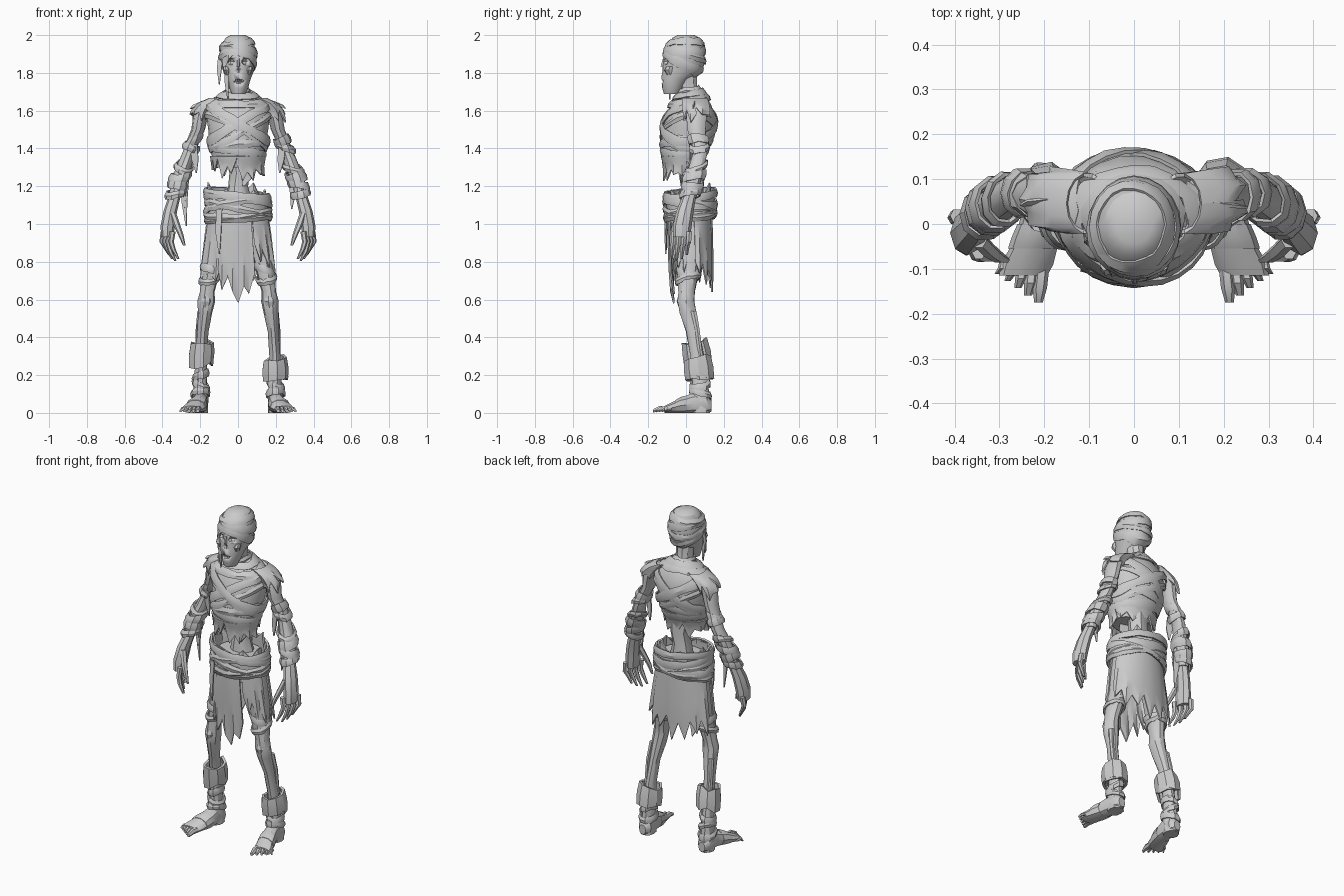
import bpy, bmesh, math, random
from mathutils import Vector

random.seed(7)
R = math.radians
cloth = bpy.data.materials.new("linen_grey")
cloth.diffuse_color = (0.6, 0.6, 0.6, 1)


def finish(name, verts, faces, thick=0, angle=32):
    me = bpy.data.meshes.new(name)
    me.from_pydata([tuple(v) for v in verts], [], faces)
    bm = bmesh.new()
    bm.from_mesh(me)
    bmesh.ops.recalc_face_normals(bm, faces=bm.faces)
    if thick:
        bmesh.ops.solidify(bm, geom=bm.faces[:], thickness=thick)
        bmesh.ops.recalc_face_normals(bm, faces=bm.faces)
    bm.to_mesh(me)
    bm.free()
    me.polygons.foreach_set("use_smooth", [True] * len(me.polygons))
    me.set_sharp_from_angle(angle=R(angle))
    me.materials.append(cloth)
    ob = bpy.data.objects.new(name, me)
    bpy.context.collection.objects.link(ob)
    return ob


def flip(rings, s):
    return [(r[0] * s,) + tuple(r[1:]) for r in rings]


def loft(name, rings, n=10, axis='Z', rough=0.0):
    """Rings (x, y, z, ra, rb) lying in the plane across the axis."""
    verts, faces = [], []
    for x, y, z, ra, rb in rings:
        for k in range(n):
            a = math.tau * k / n
            j = 1 + random.uniform(-rough, rough)
            c, d = ra * math.cos(a) * j, rb * math.sin(a) * j
            verts.append((x + c, y + d, z) if axis == 'Z' else (x + c, y, max(0, z + d)))
    for i in range(len(rings) - 1):
        for k in range(n):
            q = (k + 1) % n
            faces.append((i * n + k, i * n + q, i * n + n + q, i * n + n + k))
    faces += [tuple(range(n)), tuple(range(len(verts) - n, len(verts)))]
    return finish(name, verts, faces)


def surf(rings, a, z, off=0.0):
    """Point on a vertical loft at angle a and height z."""
    rs = sorted(rings, key=lambda r: r[2])
    z2 = min(max(z, rs[0][2]), rs[-1][2])
    for lo, hi in zip(rs, rs[1:]):
        if z2 <= hi[2]:
            break
    t = (z2 - lo[2]) / (hi[2] - lo[2])
    x, y, _, ra, rb = [p + (q - p) * t for p, q in zip(lo, hi)]
    return Vector((x + (ra + off) * math.cos(a), y + (rb + off) * math.sin(a), z))


def wrap(name, rings, z, width, tilt=0.0, phase=0.0, off=0.002, n=20, thick=0.008):
    """Closed bandage band, tilted so that it is highest at the phase angle."""
    verts, faces = [], []
    for k in range(n):
        a = math.tau * k / n
        zc = z + tilt * math.cos(a - R(phase)) + random.uniform(-.003, .003)
        w = width * random.uniform(0.75, 1.2) / 2
        for d, o in ((w, 0), (0, 0.006), (-w, 0.002)):
            verts.append(surf(rings, a, zc + d, off + o))
        p, q = 3 * k, 3 * ((k + 1) % n)
        faces += [(p, q, q + 1, p + 1), (p + 1, q + 1, q + 2, p + 2)]
    return finish(name, verts, faces, -thick)


def ragged(name, rings, a0, a1, top, hems, off=0.0, thick=0.008, rows=4):
    """Cloth panel between two angles, with one hem height for each column."""
    verts, faces, m = [], [], len(hems)
    for k, hem in enumerate(hems):
        a = R(a0 + (a1 - a0) * k / (m - 1))
        fold = off + (0.009 if k % 2 else -0.004)
        for i in range(rows + 1):
            t = i / rows
            verts.append(surf(rings, a, top + (hem - top) * t, off + (fold - off) * t))
    for k in range(m - 1):
        for i in range(rows):
            p = k * (rows + 1) + i
            faces.append((p, p + rows + 1, p + rows + 2, p + 1))
    return finish(name, verts, faces, thick)


def strip(name, pts, width, thick=0.007):
    """Hanging scrap of cloth that tapers to a point."""
    verts = []
    for i, p in enumerate(pts):
        w = width / 2 * (1 if i < len(pts) - 1 else 0.15)
        verts += [Vector(p) + Vector((-w, 0.3 * w, 0)), Vector(p) + Vector((w, -0.3 * w, 0))]
    faces = [(2 * i, 2 * i + 1, 2 * i + 3, 2 * i + 2) for i in range(len(pts) - 1)]
    return finish(name, verts, faces, thick)


def saw(n, high, low):
    return [(low if k % 2 else high) + random.uniform(-0.03, 0.03) for k in range(n)]


# Head, with carved eye sockets, nose and mouth
head = [(0, 0, 2.0, .04, .045), (0, 0, 1.985, .066, .072), (0, -.005, 1.945, .088, .098),
        (0, -.01, 1.89, .096, .108), (0, -.014, 1.84, .089, .11), (.002, -.025, 1.80, .078, .102),
        (.004, -.055, 1.765, .062, .076), (.004, -.07, 1.72, .05, .056), (.002, -.075, 1.688, .036, .042)]
skull = loft("skull", head, 16)
cuts = [("eye_cut_a", (.042, -.12, 1.86), (.026, .035, .02)),
        ("eye_cut_b", (-.04, -.12, 1.86), (.026, .035, .02)),
        ("nose_cut", (.002, -.135, 1.815), (.011, .025, .018)),
        ("mouth_cut", (.004, -.13, 1.755), (.034, .022, .012))]
for name, loc, size in cuts:
    x, y, z = loc
    cutter = loft(name, [(x, y, z + size[2] * math.cos(t), size[0] * math.sin(t), size[1] * math.sin(t))
                         for t in (.15, .8, 1.57, 2.34, 2.99)], 8)
    cutter.hide_render = True
    cutter.hide_viewport = True
    mod = skull.modifiers.new(name, 'BOOLEAN')
    mod.object = cutter
    mod.solver = 'EXACT'
for i in range(5):
    x = -.018 + i * .011
    loft("tooth", [(x, -.12, 1.769, .004, .004), (x, -.12, 1.75, .003, .003)], 5)
loft("nose_bridge", [(.002, -.112, 1.875, .008, .012), (.002, -.122, 1.835, .009, .014)], 6)
for s in (-1, 1):
    loft("cheekbone", [(s * .065, -.085, 1.835, .012, .02), (s * .06, -.092, 1.815, .018, .024),
                       (s * .056, -.085, 1.79, .01, .016)], 7)
for z, w, t, p in ((1.955, .035, .012, 20), (1.925, .04, .015, 200), (1.892, .04, .03, -70), (1.86, .05, .055, -105)):
    wrap("head_wrap", head, z, w, t, p, off=-.001, thick=.006)
ragged("eye_bandage", head, -160, -105, 1.93, [1.80, 1.82, 1.845, 1.87, 1.90], .003)
strip("temple_scrap", [(-.094, -.04, 1.88), (-.1, -.045, 1.82), (-.1, -.05, 1.74)], .024)
strip("cheek_scrap", [(-.062, -.09, 1.82), (-.06, -.09, 1.74), (-.055, -.09, 1.66)], .02)
neck = [(0, .0, 1.8, .052, .06), (0, .012, 1.73, .046, .05), (0, .03, 1.64, .058, .058)]
loft("neck", neck, 10)
wrap("neck_wrap", neck, 1.705, .03, .008, 90)

# Chest, with crossed bandages and a torn hem
chest = [(0, .03, 1.71, .056, .05), (0, .03, 1.675, .1, .08), (0, .027, 1.63, .16, .108),
         (0, .022, 1.57, .168, .13), (0, .012, 1.5, .158, .136), (0, -.002, 1.42, .15, .129),
         (0, -.014, 1.35, .136, .108), (0, -.015, 1.30, .122, .09)]
loft("ribcage", chest, 18, rough=.02)
ragged("torn_hem_front", chest, -190, -92, 1.36, saw(9, 1.32, 1.27), .002)
ragged("torn_hem_side", chest, -92, 10, 1.36, saw(9, 1.29, 1.235), .002)
ragged("torn_hem_back", chest, 10, 170, 1.36, saw(11, 1.32, 1.28), .0)
for z, w, t, p in ((1.43, .045, .02, 30), (1.385, .045, .02, 190), (1.345, .035, .015, 80)):
    wrap("chest_wrap", chest, z, w, t, p, off=-.002)
for s in (0, 180):
    wrap("crossed_band", chest, 1.535, .055, .1, s, off=.002 + s * .00003, n=26)
    wrap("crossed_band_low", chest, 1.49, .04, .09, s + 12, off=-.001, n=26)
for z, w, t in ((1.685, .03, .015), (1.652, .035, .022)):
    wrap("collar", chest, z, w, t, 90, off=.002)

# Spine and pelvis
loft("spine", [(.005, .045, 1.36, .07, .05), (.01, .045, 1.27, .055, .05), (.0, .04, 1.2, .056, .052),
               (0, .04, 1.1, .08, .06)], 10, rough=.08)
strip("belly_scrap", [(.04, -.03, 1.3), (.05, -.02, 1.25), (.03, -.02, 1.2)], .06)
pelvis = [(-.01, .025, 1.2, .152, .118), (0, .022, 1.12, .155, .122), (0, .02, 1.04, .16, .12),
          (0, .02, .98, .15, .105)]
loft("pelvis", [(0, .025, 1.13, .13, .1)] + pelvis[2:], 16)
ragged("waist_cloth", pelvis, 0, 360, 1.06, saw(21, 1.16, 1.19), 0)
for z, w, t, p in ((1.155, .035, .02, 150), (1.125, .04, .03, 220), (1.09, .035, .04, 310),
                   (1.075, .03, .04, 190), (1.05, .035, .02, 90), (1.045, .025, .03, 20)):
    wrap("belt_wrap", pelvis, z, w, t, p, off=.006 + .002 * (z > 1.08), n=24, thick=.012)
strip("belt_scrap", [(-.1, -.105, 1.08), (-.105, -.11, .96), (-.1, -.11, .84)], .03)

# Torn skirt panels
skirt = [(0, .02, 1.1, .158, .118), (0, .022, .95, .182, .118), (0, .028, .75, .208, .112), (0, .03, .6, .212, .1)]
ragged("skirt_back", skirt, 12, 168, 1.08, [.8, .74, .79, .68, .76, .7, .78, .64, .75, .66, .77, .7, .78, .69, .8])
ragged("skirt_middle", skirt, -121, -66, 1.08, [.76, .65, .72, .64, .58, .67, .63, .74], .002)
ragged("skirt_left", skirt, -170, -115, 1.08, [.8, .69, .75, .68, .72, .7, .79], -.006)
ragged("skirt_right", skirt, -62, -12, 1.08, [.9, .8, .86, .77, .82, .745, .8], -.004)

leg = [(.085, .03, 1.06, .072, .08), (.125, .02, .85, .056, .066), (.148, .01, .72, .046, .056),
       (.163, .003, .64, .038, .045), (.168, 0, .59, .046, .046), (.174, .01, .53, .038, .046),
       (.186, .035, .43, .029, .036), (.195, .06, .3, .029, .038), (.198, .075, .16, .034, .043),
       (.2, .075, .07, .042, .052), (.2, .08, .0, .042, .048)]
arm = [(.15, .055, 1.64, .045, .055), (.195, .055, 1.585, .04, .056), (.21, .055, 1.5, .036, .05),
       (.24, .068, 1.43, .034, .04), (.262, .072, 1.37, .036, .04), (.288, .055, 1.3, .04, .042),
       (.315, .04, 1.23, .037, .042), (.335, .02, 1.14, .034, .037)]
hand = [(.335, .018, 1.15, .032, .036), (.358, -.005, 1.07, .036, .046), (.372, -.02, .99, .038, .05),
        (.375, -.024, .93, .032, .046)]
for s in (-1, 1):
    # Legs
    L = flip(leg, s)
    loft("leg", L, 10, rough=.05)
    loft("calf_bone", flip([(.2, .04, .54, .015, .018), (.213, .06, .44, .011, .014), (.212, .08, .28, .013, .014)], s), 6)
    loft("kneecap", flip([(.165, -.022, .64, .016, .014), (.168, -.03, .59, .03, .02), (.172, -.02, .545, .018, .014)], s), 7)
    wrap("thigh_wrap", L, .71, .03, .02, 60, off=0)
    wrap("thigh_wrap_low", L, .755, .04, .02, 190, off=0)
    cuff = .315 if s < 0 else .232
    wrap("shin_cuff", L, cuff, .115, .012, 40, off=.019, n=9, thick=.014)
    wrap("shin_cuff_band", L, cuff - .01, .045, .03, 200, off=.022, n=9)
    for z, t, p in ((.2, .015, 0), (.15, .02, 150), (.105, .015, 280)):
        wrap("ankle_wrap", L, z, .035, t, p, n=10, off=0)
    # Feet
    loft("foot", flip([(.2, .135, .035, .022, .03), (.2, .11, .045, .042, .05), (.202, .04, .05, .044, .06),
                       (.215, -.03, .036, .05, .044), (.238, -.09, .024, .058, .026),
                       (.247, -.115, .018, .054, .019)], s), 10, 'Y')
    loft("foot_wrap", flip([(.21, .0, .042, .05, .052), (.218, -.03, .038, .055, .048), (.225, -.055, .032, .056, .038)], s), 10, 'Y')
    for i in range(5):
        x, y, r = .205 + i * .021, -.098 + i * .005, .016 - i * .0015
        loft("toe", flip([(x, y, .02, r, r), (x + .005, y - .045 + i * .006, .022, r, r),
                          (x + .008 + i * .002, y - .077 + i * .011, .01, r * .6, r * .6)], s), 6, 'Y')
    # Arms
    A = flip(arm, s)
    loft("arm", A, 10, rough=.05)
    cap = flip([(.095, .045, 1.672, .045, .066), (.16, .05, 1.638, .055, .07), (.198, .055, 1.595, .047, .066),
                (.204, .055, 1.54, .045, .06)], s)
    ragged("shoulder_cloth", cap, 0, 360, 1.668, saw(15, 1.6, 1.565), .002)
    strip("shoulder_scrap", [(s * .18, .05, 1.65), (s * .225, .045, 1.63), (s * .252, .04, 1.612)], .03)
    for z, w, t, p in ((1.44, .045, .015, 0), (1.405, .035, .015, 160), (1.25, .045, .012, 60),
                       (1.3, .03, .025, 120), (1.205, .045, .012, 200), (1.16, .035, .012, 30)):
        wrap("arm_wrap", A, z, w, t, p, off=.003 if z > 1.27 else .008, n=10)
    # Hands, with fingers fanned from the outer back to the inner front
    loft("palm", flip(hand, s), 8)
    for i in range(4):
        x, y, d = .398 - i * .016, .018 - i * .027, (.03, .01, 0, .01)[i]
        loft("finger", flip([(x - .004, y, .96, .016, .017), (x + .004, y - .004, .905, .014, .015),
                             (x - .008, y - .01, .855 + d, .013, .013), (x - .034, y - .014, .805 + d, .006, .007)], s), 6)
    loft("thumb", flip([(.346, -.035, 1.06, .018, .02), (.322, -.06, .99, .018, .017),
                        (.302, -.074, .94, .014, .014), (.284, -.08, .885, .007, .007)], s), 6)
    strip("elbow_scrap", [(s * .235, .03, 1.42), (s * .228, .03, 1.34), (s * .222, .035, 1.27)], .035)
    strip("wrist_scrap", [(s * .285, .02, 1.24), (s * .292, .02, 1.17), (s * .285, .02, 1.08)], .032)
strip("long_scrap", [(-.275, .03, 1.25), (-.285, .02, 1.12), (-.275, .02, .99)], .03)
